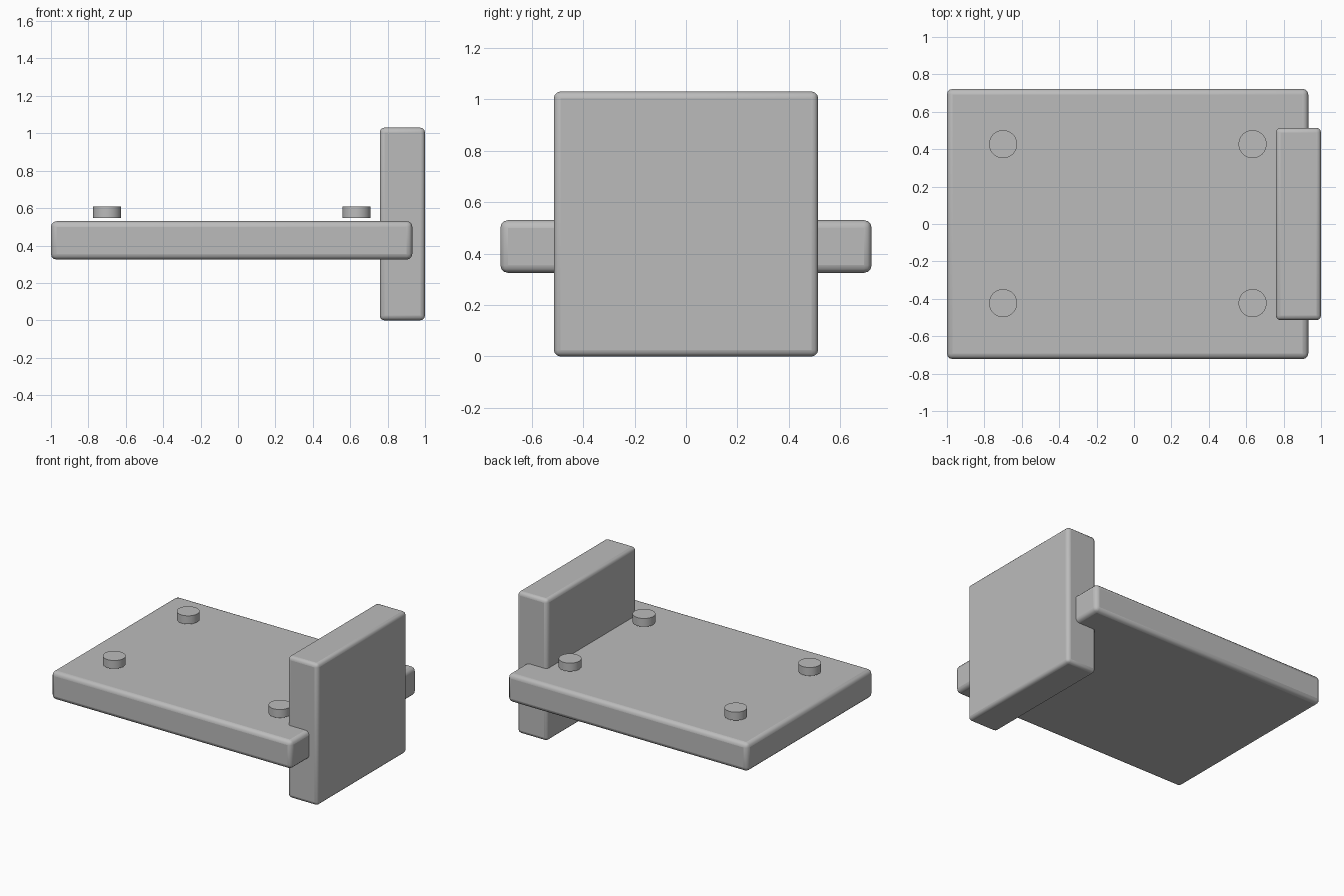
import bpy

if "Cube" in bpy.data.objects:
    bpy.data.objects.remove(bpy.data.objects["Cube"])

grey = bpy.data.materials.new("plain grey")
grey.diffuse_color = (0.5, 0.5, 0.5, 1)
grey.use_nodes = True
grey.node_tree.nodes["Principled BSDF"].inputs["Base Color"].default_value = grey.diffuse_color


def finish(obj, name):
    obj.name = name
    obj.data.materials.append(grey)
    bpy.ops.object.shade_smooth_by_angle()


def rounded_box(name, low, high, radius):
    center = [(a + b) / 2 for a, b in zip(low, high)]
    bpy.ops.mesh.primitive_cube_add(size=1, location=center)
    obj = bpy.context.object
    obj.scale = [b - a for a, b in zip(low, high)]
    bpy.ops.object.transform_apply(location=False, rotation=False, scale=True)
    bevel = obj.modifiers.new("rounded edges", 'BEVEL')
    bevel.width = radius
    bevel.segments = 3
    finish(obj, name)


# Wide horizontal slab
rounded_box("base_slab", (-1, -0.722, 0.325), (0.932, 0.722, 0.53), 0.03)

# Upright panel crossing the slab at its right end
rounded_box("upright_panel", (0.758, -0.514, 0), (1, 0.514, 1.03), 0.025)

# Four round pegs hovering just above the slab
for x in (-0.70, 0.634):
    for y in (-0.423, 0.427):
        bpy.ops.mesh.primitive_cylinder_add(vertices=48, radius=0.075, depth=0.06,
                                            location=(x, y, 0.578))
        finish(bpy.context.object, "peg")
